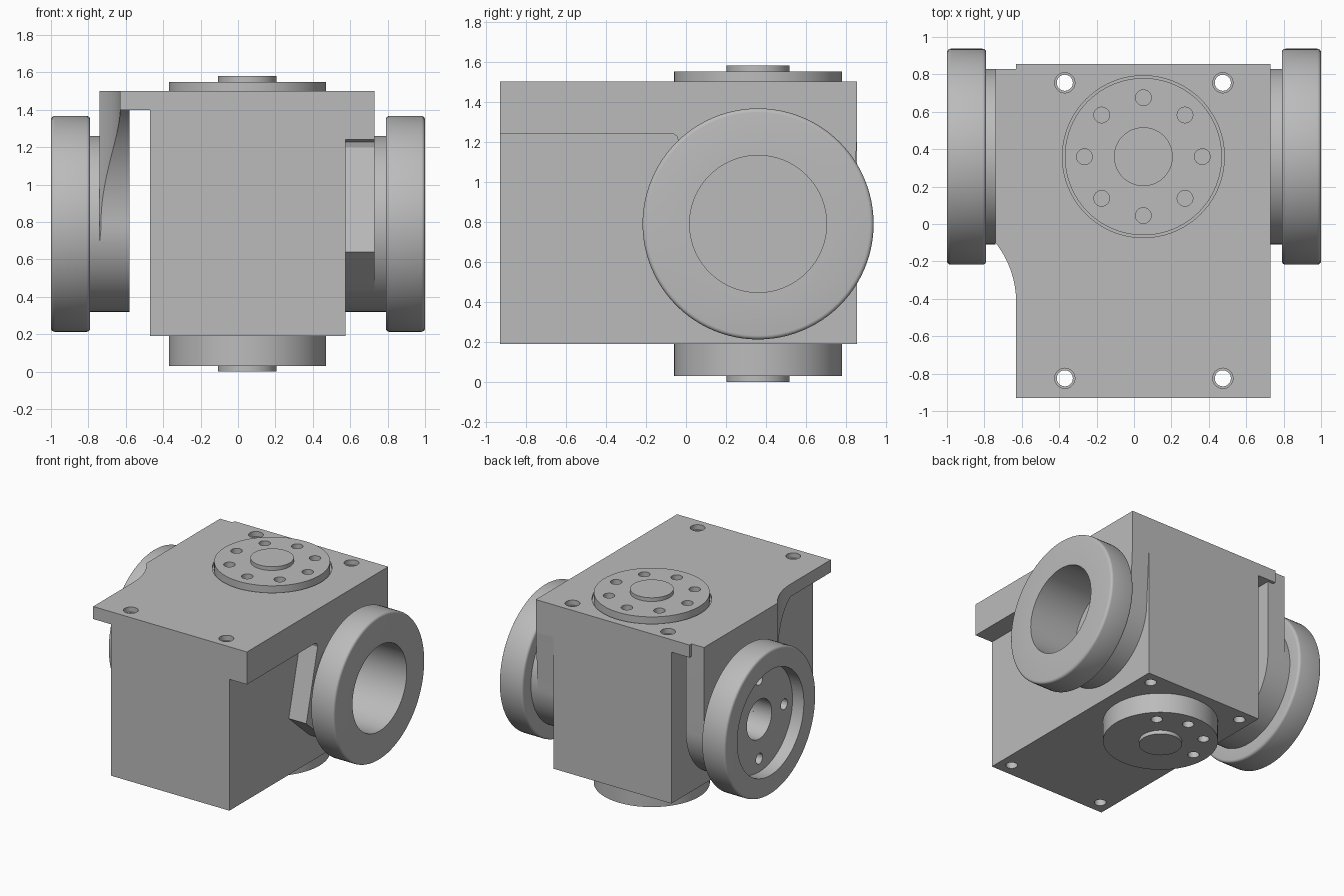
import bpy, bmesh
from math import sin, cos, pi, radians
from mathutils import Matrix, Vector

if "Cube" in bpy.data.objects:
    bpy.data.objects.remove(bpy.data.objects["Cube"])

gray = bpy.data.materials.new("machined gray")
gray.use_nodes = True
gray.diffuse_color = (0.5, 0.5, 0.5, 1)
gray.node_tree.nodes["Principled BSDF"].inputs["Base Color"].default_value = (0.5, 0.5, 0.5, 1)

AXIS_Y, AXIS_Z = 0.36, 0.79      # side axle centre
COL_X = 0.05                     # vertical axle centre
BOLT_R, BOLT_HOLE = 0.315, 0.042


def make(name, bm):
    bmesh.ops.recalc_face_normals(bm, faces=bm.faces)
    mesh = bpy.data.meshes.new(name)
    bm.to_mesh(mesh)
    bm.free()
    obj = bpy.data.objects.new(name, mesh)
    bpy.context.collection.objects.link(obj)
    return obj


def prism(name, points, vector):
    """Extrude a closed outline of 3D points along a vector."""
    bm = bmesh.new()
    face = bm.faces.new([bm.verts.new(p) for p in points])
    ext = bmesh.ops.extrude_face_region(bm, geom=[face])
    bmesh.ops.translate(bm, vec=vector, verts=[v for v in ext["geom"] if isinstance(v, bmesh.types.BMVert)])
    return make(name, bm)


def lathe(name, profile, matrix, steps=96):
    """Spin (radius, height) points about local z; rings are closed, solids start on the axis."""
    bm = bmesh.new()
    vs = [bm.verts.new((r, 0, h)) for r, h in profile]
    edges = [bm.edges.new(p) for p in zip(vs, vs[1:])]
    if profile[0][0] > 0:
        edges.append(bm.edges.new((vs[-1], vs[0])))
    bmesh.ops.spin(bm, geom=vs + edges, cent=(0, 0, 0), axis=(0, 0, 1), angle=2 * pi, steps=steps)
    bmesh.ops.remove_doubles(bm, verts=bm.verts, dist=1e-5)
    bm.transform(matrix)
    return make(name, bm)


def rod(radius, start, end, steps=32):
    """Cylinder between two points, used as a cutter."""
    start, end = Vector(start), Vector(end)
    d = end - start
    m = Matrix.Translation(start) @ d.to_track_quat("Z", "Y").to_matrix().to_4x4()
    return lathe("cutter", [(0, 0), (radius, 0), (radius, d.length), (0, d.length)], m, steps)


def combine(obj, other, operation="DIFFERENCE"):
    mod = obj.modifiers.new("boolean", "BOOLEAN")
    mod.operation, mod.solver, mod.object = operation, "EXACT", other
    bpy.context.view_layer.update()
    deps = bpy.context.evaluated_depsgraph_get()
    mesh = bpy.data.meshes.new_from_object(obj.evaluated_get(deps))
    obj.modifiers.clear()
    obj.data = mesh
    bpy.data.objects.remove(other)


def arc(cy, cz, r, a0, a1, n):
    return [(cy + r * cos(radians(a0 + (a1 - a0) * i / n)),
             cz + r * sin(radians(a0 + (a1 - a0) * i / n))) for i in range(n + 1)]


# Main block with its overhanging top, one section extruded front to back
section = [(-0.47, 0.19), (0.575, 0.19), (0.575, 1.24), (0.73, 1.24),
           (0.73, 1.5), (-0.63, 1.5), (-0.63, 1.4), (-0.47, 1.4)]
body = prism("body", [(x, -0.93, z) for x, z in section], (0, 1.785, 0))

# Window through the block
window = [(-0.36, 1.08), (-0.03, 1.08), (-0.03, 1.24), (-0.36, 1.24)]
combine(body, prism("cutter", [(-0.6, y, z) for y, z in window], (1.174, 0, 0)))

# Hanging bracket on the -x side: swept web down to the round hub
web = [(0.83, 1.5), (-0.42, 1.5)] + arc(-0.865, AXIS_Z, 0.755, 54, 0, 24)
web += arc(AXIS_Y, AXIS_Z, 0.47, 180, 360, 48)[1:]
bracket = prism("bracket", [(-0.74, y, z) for y, z in web], (0.16, 0, 0))
combine(bracket, rod(0.52, (-1.15, -0.42, 0), (-1.15, -0.42, 2), 128))
combine(bracket, rod(0.157, (-1.1, AXIS_Y, AXIS_Z), (-0.5, AXIS_Y, AXIS_Z), 64))

# Bearing housing on the +x side: sloped front wall and round underside
wall = [(0.855, 1.24), (-0.065, 1.24), (-0.045, 1.228), (-0.037, 1.2), (-0.18, 0.64)]
wall += arc(AXIS_Y, AXIS_Z, 0.47, 228.5, 360, 40)
housing = prism("housing", [(0.575, y, z) for y, z in wall], (0.155, 0, 0))
combine(housing, rod(0.342, (0.5, AXIS_Y, AXIS_Z), (1.1, AXIS_Y, AXIS_Z), 96))
combine(body, housing, "UNION")

# Side wheels: shared rim outline, spun about the side axle
rim = ([(r, h) for r, h in arc(0.557, 0.98, 0.02, 90, 0, 4)]
       + [(r, h) for r, h in arc(0.557, 0.81, 0.02, 0, -90, 4)])
axle = Matrix.Translation((0, AXIS_Y, AXIS_Z))
right_wheel = lathe("bored_wheel", [(0.342, 0.73), (0.342, 1.0)] + rim + [(0.47, 0.79), (0.47, 0.73)],
                    axle @ Matrix.Rotation(pi / 2, 4, "Y"))
left_wheel = lathe("bolted_wheel", [(0.157, 0.74), (0.157, 0.9), (0.42, 0.9), (0.42, 1.0)] + rim
                   + [(0.47, 0.79), (0.47, 0.74)], axle @ Matrix.Rotation(-pi / 2, 4, "Y"))
for i in range(4):
    y, z = AXIS_Y + BOLT_R * cos(i * pi / 2), AXIS_Z + BOLT_R * sin(i * pi / 2)
    for part in (left_wheel, bracket):
        combine(part, rod(BOLT_HOLE, (-1.1, y, z), (-0.5, y, z)))
combine(body, bracket, "UNION")

# Corner bolt holes through the block, with a wider mouth on top
for x in (-0.37, 0.475):
    for y in (-0.825, 0.755):
        combine(body, rod(0.043, (x, y, 0), (x, y, 2)))
        combine(body, rod(0.054, (x, y, 1.46), (x, y, 1.6)))

# Clearance groove around the top flange
combine(body, rod(0.433, (COL_X, AXIS_Y, 1.48), (COL_X, AXIS_Y, 1.6), 96))

# Top and bottom flanges with boss and eight bolt holes
column = Matrix.Translation((COL_X, AXIS_Y, 0))
flanges = []
for name, tip, face, root in (("top_flange", 1.58, 1.55, 1.45), ("bottom_flange", 0, 0.03, 0.2)):
    flange = lathe(name, [(0, tip), (0.157, tip), (0.157, face), (0.42, face), (0.42, root), (0, root)], column)
    floor = face + (root - face) * 0.8
    for i in range(8):
        x, y = COL_X + BOLT_R * cos(i * pi / 4), AXIS_Y + BOLT_R * sin(i * pi / 4)
        combine(flange, rod(BOLT_HOLE, (x, y, floor), (x, y, 2 * face - floor)))
    flanges.append(flange)

# Finish: colour and sharp-edged smooth shading
for obj in [body, left_wheel, right_wheel] + flanges:
    obj.data.materials.clear()
    obj.data.materials.append(gray)
    for poly in obj.data.polygons:
        poly.material_index = 0
    bpy.ops.object.select_all(action="DESELECT")
    obj.select_set(True)
    bpy.context.view_layer.objects.active = obj
    bpy.ops.object.shade_smooth_by_angle(angle=radians(30))
